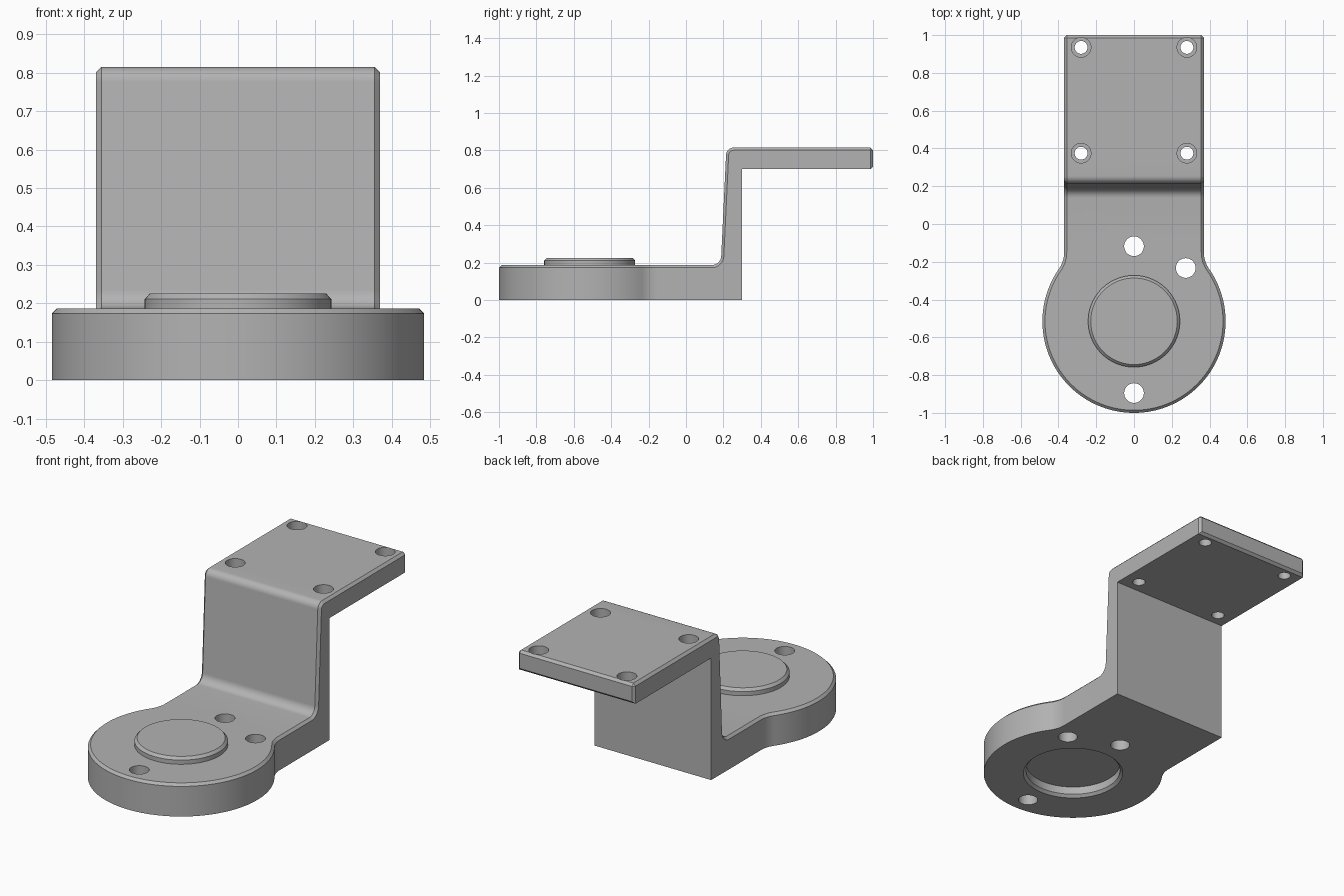
import bpy, bmesh
from math import sin, cos, pi, atan2, sqrt, radians
from mathutils import Vector

if "Cube" in bpy.data.objects:
    bpy.data.objects.remove(bpy.data.objects["Cube"])

grey = bpy.data.materials.new("cast grey")
grey.use_nodes = True
colour = (0.45, 0.45, 0.45, 1)
grey.diffuse_color = colour
grey.node_tree.nodes["Principled BSDF"].inputs["Base Color"].default_value = colour

HALF, R, CY = 0.37, 0.485, -0.515      # arm half width, disc radius, disc centre y
TOP, DISC_TOP, CHAMFER = 0.815, 0.187, 0.014


def make_object(name, bm):
    bmesh.ops.recalc_face_normals(bm, faces=bm.faces)
    mesh = bpy.data.meshes.new(name)
    bm.to_mesh(mesh)
    bm.free()
    obj = bpy.data.objects.new(name, mesh)
    bpy.context.collection.objects.link(obj)
    mesh.materials.append(grey)
    return obj


def prism(name, points, sweep):
    bm = bmesh.new()
    face = bm.faces.new([bm.verts.new(p) for p in points])
    out = bmesh.ops.extrude_face_region(bm, geom=[face])["geom"]
    moved = [v for v in out if isinstance(v, bmesh.types.BMVert)]
    bmesh.ops.translate(bm, verts=moved, vec=sweep)
    return make_object(name, bm)


def lathe(name, x, y, rings, n=48):
    """Closed round solid from (radius, height) rings."""
    bm = bmesh.new()
    loops = [[bm.verts.new((x + r * cos(2 * pi * i / n), y + r * sin(2 * pi * i / n), z))
              for i in range(n)] for r, z in rings]
    for a, b in zip(loops, loops[1:]):
        for i in range(n):
            j = (i + 1) % n
            bm.faces.new((a[i], a[j], b[j], b[i]))
    bm.faces.new(loops[0])
    bm.faces.new(loops[-1])
    return make_object(name, bm)


def combine(obj, tool, operation):
    mod = obj.modifiers.new("cut", "BOOLEAN")
    mod.operation, mod.object, mod.solver = operation, tool, "EXACT"
    bpy.context.view_layer.objects.active = obj
    bpy.ops.object.modifier_apply(modifier=mod.name)
    bpy.data.objects.remove(tool)


def round_corner(before, corner, after, r, n=8):
    """Arc points that fillet one corner of a profile."""
    p, a, b = Vector(corner), Vector(before), Vector(after)
    u, v = (a - p).normalized(), (b - p).normalized()
    half = u.angle(v) / 2
    centre = p + (u + v).normalized() * (r / sin(half))
    start, end = p + u * (r / (sin(half) / cos(half))), p + v * (r / (sin(half) / cos(half)))
    s, e = start - centre, end - centre
    return [centre + s.slerp(e, i / n).normalized() * r for i in range(n + 1)]


# Stepped side profile: thick foot, leaning riser, raised shelf
low, high = (0, 0.186, DISC_TOP), (0, 0.216, TOP)
front, back = (0, -1.2, DISC_TOP), (0, 1.2, TOP)
profile = [(0, -1.2, 0), (0, 0.3, 0), (0, 0.3, 0.7), (0, 1.2, 0.7), back]
profile += round_corner(back, high, low, 0.04)
profile += round_corner(high, low, front, 0.05)
profile.append(front)
profile = [(-0.6, p[1], p[2]) for p in profile]
bracket = prism("bracket_body", profile, (1.2, 0, 0))

# Plan outline: disc blended into a straight arm
blend = 0.15
bx, by = HALF + blend, CY + sqrt((R + blend) ** 2 - (HALF + blend) ** 2)
meet = atan2(by - CY, bx)
right = [Vector((HALF, 1, -0.1))]
for i in range(11):
    a = pi + (meet * i / 10)
    right.append(Vector((bx + blend * cos(a), by + blend * sin(a), -0.1)))
steps = 48
for i in range(1, steps + 1):
    a = meet - (meet + pi / 2) * i / steps
    right.append(Vector((R * cos(a), CY + R * sin(a), -0.1)))
left = [Vector((-p.x, p.y, p.z)) for p in reversed(right[:-1])]
combine(bracket, prism("plan_cutter", right + left, (0, 0, 1.2)), "INTERSECT")

# Chamfer along the upper rim and on the two shelf corners
bm = bmesh.new()
bm.from_mesh(bracket.data)
bmesh.ops.remove_doubles(bm, verts=bm.verts, dist=1e-5)
bm.normal_update()


def is_upper(f):
    return f.normal.z > 0.01 and abs(f.normal.x) < 1e-3


def is_side(f):
    return abs(f.normal.z) < 1e-3 and f.normal.y < 0.9


rim = []
for e in bm.edges:
    if len(e.link_faces) != 2:
        continue
    f, g = e.link_faces
    corner = all(v.co.y > 0.99 and abs(v.co.x) > HALF - 0.01 for v in e.verts)
    if corner or (is_upper(f) and is_side(g)) or (is_upper(g) and is_side(f)):
        rim.append(e)
bmesh.ops.bevel(bm, geom=rim, offset=CHAMFER, offset_type="OFFSET", segments=1,
                profile=0.5, affect="EDGES", clamp_overlap=False)
bm.to_mesh(bracket.data)
bm.free()

# Plain holes through the disc
for x, y in ((0, -0.895), (0, -0.118), (0.274, -0.233)):
    combine(bracket, lathe("hole_cutter", x, y, [(0.052, -0.1), (0.052, 0.4)]), "DIFFERENCE")

# Counterbored screw holes in the shelf
for x in (-0.28, 0.28):
    for y in (0.375, 0.935):
        rings = [(0.034, 0.6), (0.034, 0.74), (0.052, 0.74), (0.052, 0.9)]
        combine(bracket, lathe("screw_cutter", x, y, rings), "DIFFERENCE")

# Shallow round recess with a chamfered mouth underneath
recess = [(0.285, -0.015), (0.255, 0.015), (0.255, 0.06)]
combine(bracket, lathe("recess_cutter", 0, CY, recess, 96), "DIFFERENCE")

# Raised round boss on the disc
boss = lathe("round_boss", 0, CY, [(0.243, 0.17), (0.243, 0.211), (0.229, 0.226)], 96)

for obj in (bracket, boss):
    bpy.ops.object.select_all(action="DESELECT")
    obj.select_set(True)
    bpy.context.view_layer.objects.active = obj
    bpy.ops.object.shade_smooth_by_angle(angle=radians(30))
